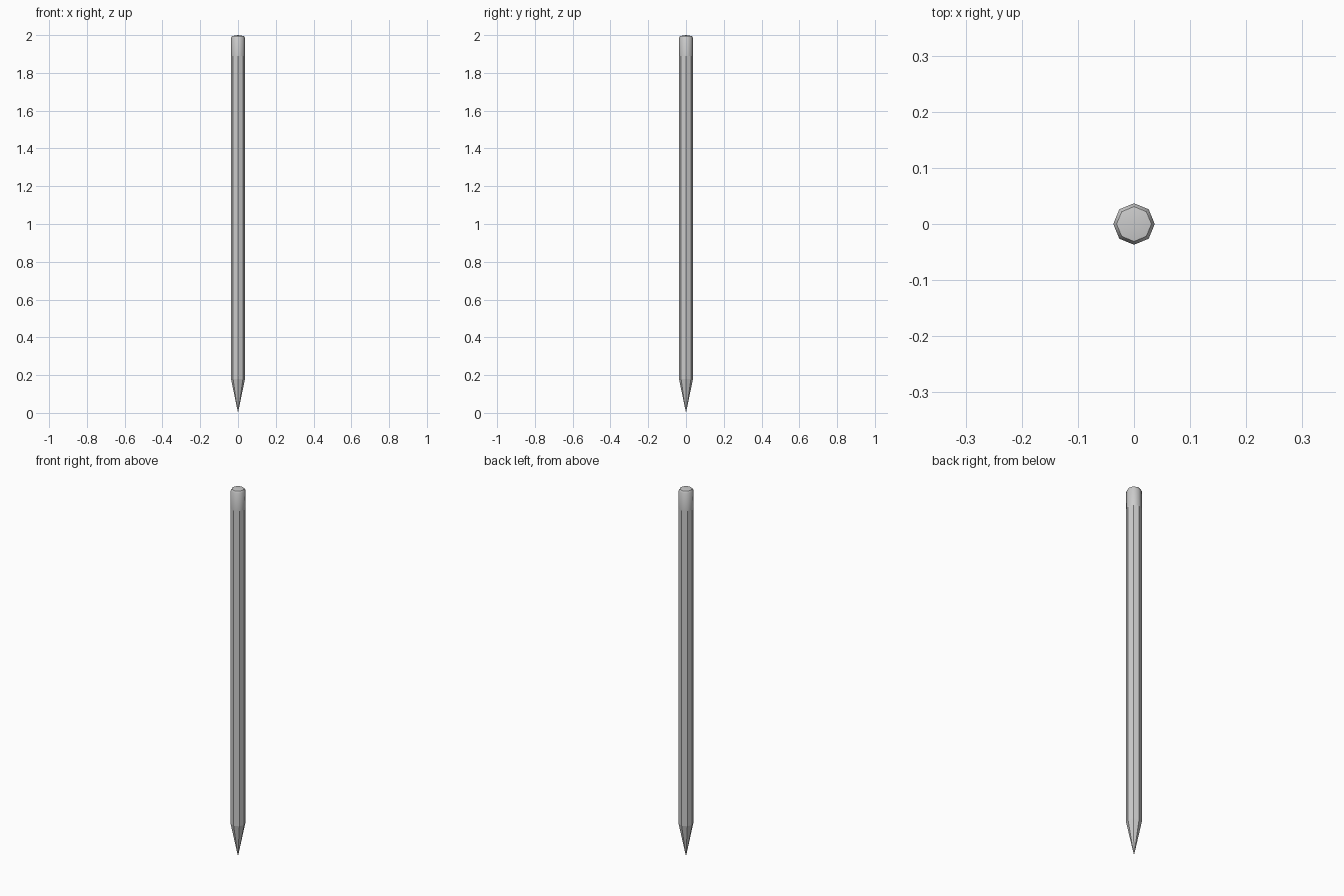
import bpy, bmesh, math

if "Cube" in bpy.data.objects:
    bpy.data.objects.remove(bpy.data.objects["Cube"])

SIDES = 8
R = 0.037


def lathe(name, profile, smooth=False):
    """Spin (radius, z) points into an eight-sided closed solid."""
    bm = bmesh.new()
    rings = []
    for r, z in profile:
        if r == 0:
            rings.append([bm.verts.new((0, 0, z))] * SIDES)
        else:
            rings.append([bm.verts.new((r * math.cos(math.tau * i / SIDES),
                                        r * math.sin(math.tau * i / SIDES), z))
                          for i in range(SIDES)])
    for low, high in zip(rings, rings[1:]):
        for i in range(SIDES):
            j = (i + 1) % SIDES
            corners = [low[i], low[j], high[j], high[i]]
            bm.faces.new(list(dict.fromkeys(corners)))
    bmesh.ops.holes_fill(bm, edges=[e for e in bm.edges if e.is_boundary], sides=0)
    bmesh.ops.recalc_face_normals(bm, faces=bm.faces[:])
    mesh = bpy.data.meshes.new(name)
    bm.to_mesh(mesh)
    bm.free()
    obj = bpy.data.objects.new(name, mesh)
    bpy.context.collection.objects.link(obj)
    if smooth:
        bpy.ops.object.select_all(action='DESELECT')
        obj.select_set(True)
        bpy.context.view_layer.objects.active = obj
        bpy.ops.object.shade_smooth_by_angle(angle=math.radians(50))
    return obj


# Sharpened lead point and bare wood cone
lathe("lead_tip", [(0, 0), (0.0103, 0.05)])
lathe("sharpened_wood", [(0.0103, 0.05), (R, 0.18)])

# Long faceted shaft
lathe("shaft", [(R, 0.18), (R, 1.89)])

# Smooth eraser with a slightly domed end
lathe("eraser", [(R, 1.89), (R, 1.985), (0.031, 1.995), (0, 2.0)], smooth=True)
